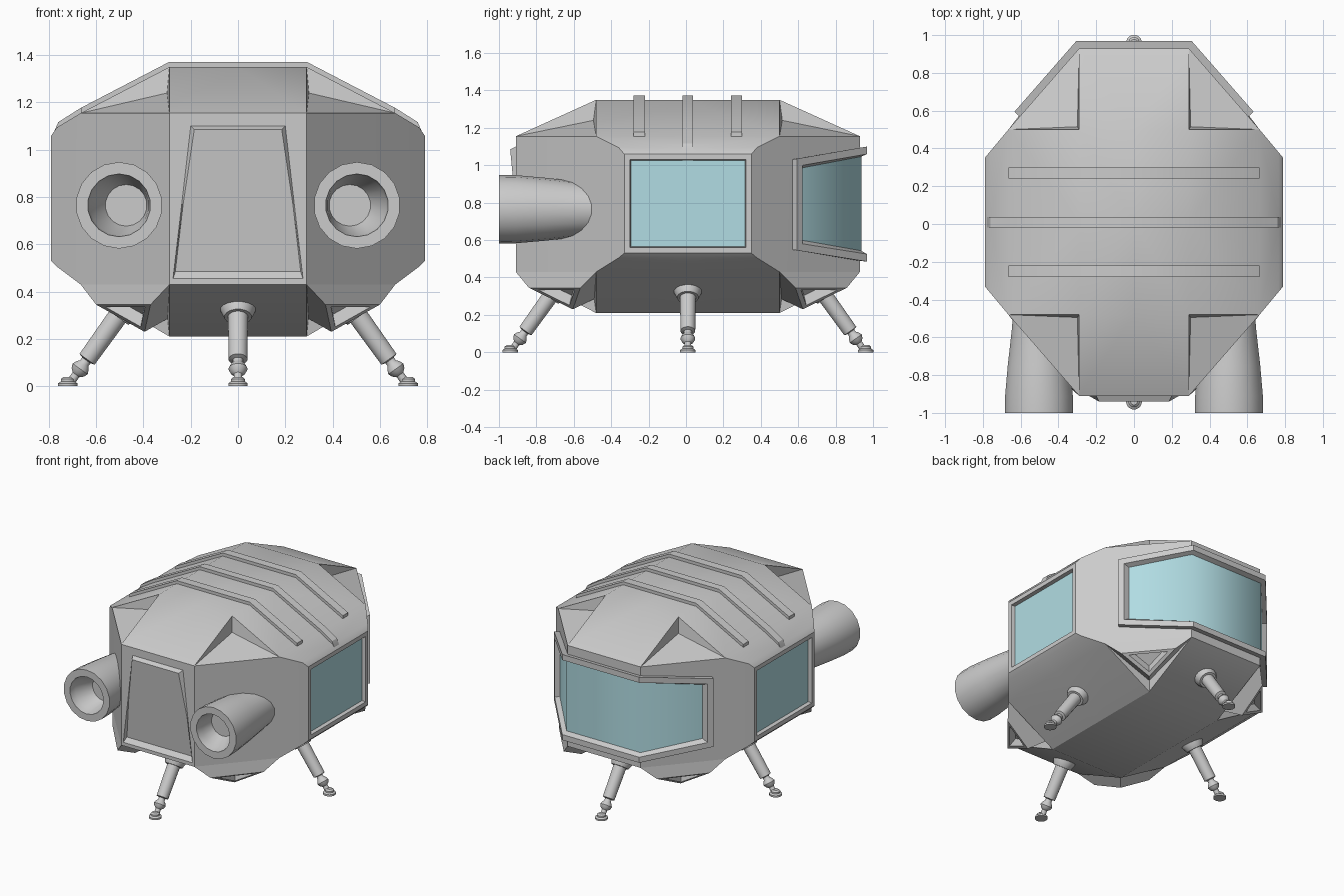
import bpy, bmesh, math
from mathutils import Vector

if "Cube" in bpy.data.objects:
    bpy.data.objects.remove(bpy.data.objects["Cube"])

CY = 0.01  # the hull is centred slightly behind the origin


def material(name, rgb):
    m = bpy.data.materials.new(name)
    m.use_nodes = True
    m.diffuse_color = (*rgb, 1)
    m.node_tree.nodes["Principled BSDF"].inputs["Base Color"].default_value = (*rgb, 1)
    return m


GREY = material("hull grey", (0.6, 0.6, 0.6))
GLASS = material("pale blue glass", (0.44, 0.72, 0.77))


def build(name, faces, glass=(), angle=30, mats=(GREY, GLASS), solid=True):
    """Make an object from lists of corner points, welding shared corners."""
    bm = bmesh.new()
    for group, index in ((faces, 0), (glass, 1)):
        for pts in group:
            f = bm.faces.new([bm.verts.new(p) for p in pts])
            f.material_index = index
    bmesh.ops.remove_doubles(bm, verts=bm.verts, dist=0.0005)
    if solid:
        bmesh.ops.recalc_face_normals(bm, faces=bm.faces)
    me = bpy.data.meshes.new(name)
    bm.to_mesh(me)
    bm.free()
    for m in mats:
        me.materials.append(m)
    ob = bpy.data.objects.new(name, me)
    bpy.context.collection.objects.link(ob)
    bpy.ops.object.select_all(action='DESELECT')
    ob.select_set(True)
    bpy.context.view_layer.objects.active = ob
    bpy.ops.object.shade_smooth_by_angle(angle=math.radians(angle))
    return ob


def loft(rings, closed=True):
    """Quads between successive rings of points."""
    out = []
    for a, b in zip(rings, rings[1:]):
        n = len(a)
        for i in range(n if closed else n - 1):
            j = (i + 1) % n
            out.append([a[i], a[j], b[j], b[i]])
    return out


def flip(faces, sx, sy):
    return [[(p[0] * sx, p[1] * sy + CY, p[2]) for p in f] for f in faces]


def circle(r, s, n=16, dx=0.0):
    return [Vector((dx + r * math.cos(math.tau * (i + .5) / n),
                    r * math.sin(math.tau * (i + .5) / n), s)) for i in range(n)]


def lathe(name, profile, origin, axis, n=16, angle=40):
    """Revolve (radius, distance, side shift) entries about an axis."""
    q = Vector(axis).to_track_quat('Z', 'Y')
    rings = [[q @ p + Vector(origin) for p in circle(r, s, n, dx)] for r, s, dx in profile]
    return build(name, loft(rings) + [rings[0], rings[-1]], angle=angle, mats=(GREY,))


# Hull: one quarter, repeated four times
LOW, HIGH = 0.43, 1.155
SX, SY, EX, EY = 0.29, 0.49, 0.665, 0.92
quarter = []
for z_flat, z_edge, z_pit in ((1.35, HIGH, 1.24), (0.21, LOW, 0.31)):
    corner, pit = (SX, SY, z_flat), (SX + .01, SY + .015, z_pit)
    end_y, end_x = (SX, EY, z_edge), (EX, SY, z_edge)
    quarter += [
        [(0, 0, z_flat), (SX, 0, z_flat), corner, (0, SY, z_flat)],
        [(SX, 0, z_flat), corner, end_x, (EX, 0, z_edge)],
        [(0, SY, z_flat), corner, end_y, (0, EY, z_edge)],
        [corner, end_y, pit], [corner, end_x, pit], [end_y, end_x, pit]]
quarter.append([(SX, EY, LOW), (EX, SY, LOW), (EX, SY, HIGH), (SX, EY, HIGH)])

# Bulged side panel stepping in to the recessed side window
steps = [(EX, SY, LOW, HIGH), (.765, .37, .505, 1.095), (.79, .34, .53, 1.06),
         (.79, .31, .56, 1.03), (.765, .305, .565, 1.025)]
rings = [[(x, 0, b), (x, y, b), (x, y, t), (x, 0, t)] for x, y, b, t in steps]
quarter += loft(rings, closed=False)
pane = rings[-1]

# Rear wall, and front wall with a tilted hatch panel
rear = [[(0, EY, LOW), (SX, EY, LOW), (SX, EY, HIGH), (0, EY, HIGH)]]
wall = [(0, LOW, 0), (SX, LOW, 0), (SX, .77, 0), (SX, HIGH, 0), (0, HIGH, 0)]
rim = [(0, .455, 0), (.275, .455, 0), (.238, .77, 0), (.2, 1.1, 0), (0, 1.1, 0)]
panel = [(0, .485, -.028), (.265, .485, -.028), (.232, .77, 0), (.185, 1.085, .03), (0, 1.085, .03)]
fr = [[(x, EY + d, z) for x, z, d in ring] for ring in (wall, rim, panel)]
front = loft(fr, closed=False) + [fr[-1]]

hull, panes = [], []
for sx in (1, -1):
    for sy in (1, -1):
        hull += flip(quarter + (rear if sy > 0 else front), sx, sy)
        panes += flip([pane], sx, sy)
build("hull", hull, panes)

# Triangular thruster housings under the four corners
base = [Vector(p) for p in ((SX, EY, LOW), (EX, SY, LOW), (SX, SY, .29))]
mouth = [Vector(p) for p in ((.37, .85, .345), (.60, .575, .345), (.395, .615, .23))]
mid = sum(mouth, Vector()) / 3
lip = [p.lerp(mid, .28) for p in mouth]
inward = (sum(base, Vector()) / 3 - mid).normalized() * .05
floor = [p.lerp(mid, .25) + inward for p in lip]
for sx in (1, -1):
    for sy in (1, -1):
        name = ("left" if sx > 0 else "right") + ("_rear" if sy > 0 else "_front")
        build(name + "_thruster", flip(loft([base, mouth, lip, floor]) + [floor], sx, sy), mats=(GREY,))


# Roof ribs
def rib(name, y, half, path):
    path = path + [(-x, z) for x, z in reversed(path)]
    rings = [[(x, y - half, z - .02), (x, y - half, z + .022),
              (x, y + half, z + .022), (x, y + half, z - .02)] for x, z in path]
    build(name, loft(rings) + [rings[0], rings[-1]], mats=(GREY,))


slope = [(EX, HIGH), (SX, 1.35)]
rib("front_rib", CY - .26, .03, slope)
rib("rear_rib", CY + .26, .03, slope)
rib("middle_rib", CY, .028, [(.782, 1.045), (.76, 1.095)] + slope)

# Wraparound windscreen: frame follows the three rear walls
out = Vector((.754, .657))


def screen_ring(end, corner, off, end_z, corner_z):
    """Loop of eight points: along the top, then back along the bottom."""
    def plan(t):
        return Vector((SX, EY)).lerp(Vector((EX, SY)), t) + out * off
    e, c = plan(end), Vector((SX + off * .42 - corner, EY + off))
    line = [(e.x, e.y), (c.x, c.y), (-c.x, c.y), (-e.x, e.y)]
    heights = [0, 1, 1, 0]
    top, low = [], []
    for (x, y), h in zip(line, heights):
        b, t = corner_z if h else end_z
        top.append((x, y + CY, t))
        low.append((x, y + CY, b))
    return top + low[::-1]


screen = [screen_ring(.84, 0, -.01, (.55, 1.03), (.49, 1.09)),
          screen_ring(.84, 0, .038, (.545, 1.035), (.485, 1.10)),
          screen_ring(.77, 0, .038, (.58, 1.0), (.525, 1.06)),
          screen_ring(.72, 0, .004, (.60, .985), (.545, 1.045))]
build("windscreen_frame", loft(screen), mats=(GREY,))
g = screen_ring(.74, 0, .007, (.59, .99), (.535, 1.05))
build("windscreen_glass", [[g[i + 1], g[i], g[7 - i], g[6 - i]] for i in range(3)],
      angle=60, mats=(GLASS,), solid=False)

# Main engines: flared bells with a deep throat
for side, sx in (("left", 1), ("right", -1)):
    lathe(side + "_engine",
          [(.11, -.6, 0), (.145, 0, 0), (.168, .2, 0), (.182, .36, 0), (.183, .45, 0),
           (.133, .45, 0), (.125, .40, 0), (.088, .30, -.03 * sx)],
          (sx * .503, -.55, .765), (0, -1, 0), n=18)

# Landing legs: collar, strut, ball joint and foot
strut = [(.018, .02), (.018, .06), (.032, .072), (.04, .09), (.032, .108), (.022, .12),
         (.022, .135), (.04, .14), (.043, .36), (.058, .36), (.075, .40), (.075, .46)]
foot = [(.042, 0), (.042, .012), (.03, .02), (.03, .03), (.018, .04)]
for name, ux, uy, reach in (("left", 1, 0, .72), ("right", -1, 0, .72),
                            ("rear", 0, 1, .95), ("front", 0, -1, .95)):
    spot = (ux * reach, uy * reach + CY, 0)
    lathe(name + "_leg", [(r, s, 0) for r, s in strut], spot, (-.58 * ux, -.58 * uy, .81))
    lathe(name + "_foot", [(r, s, 0) for r, s in foot], spot, (0, 0, 1))
